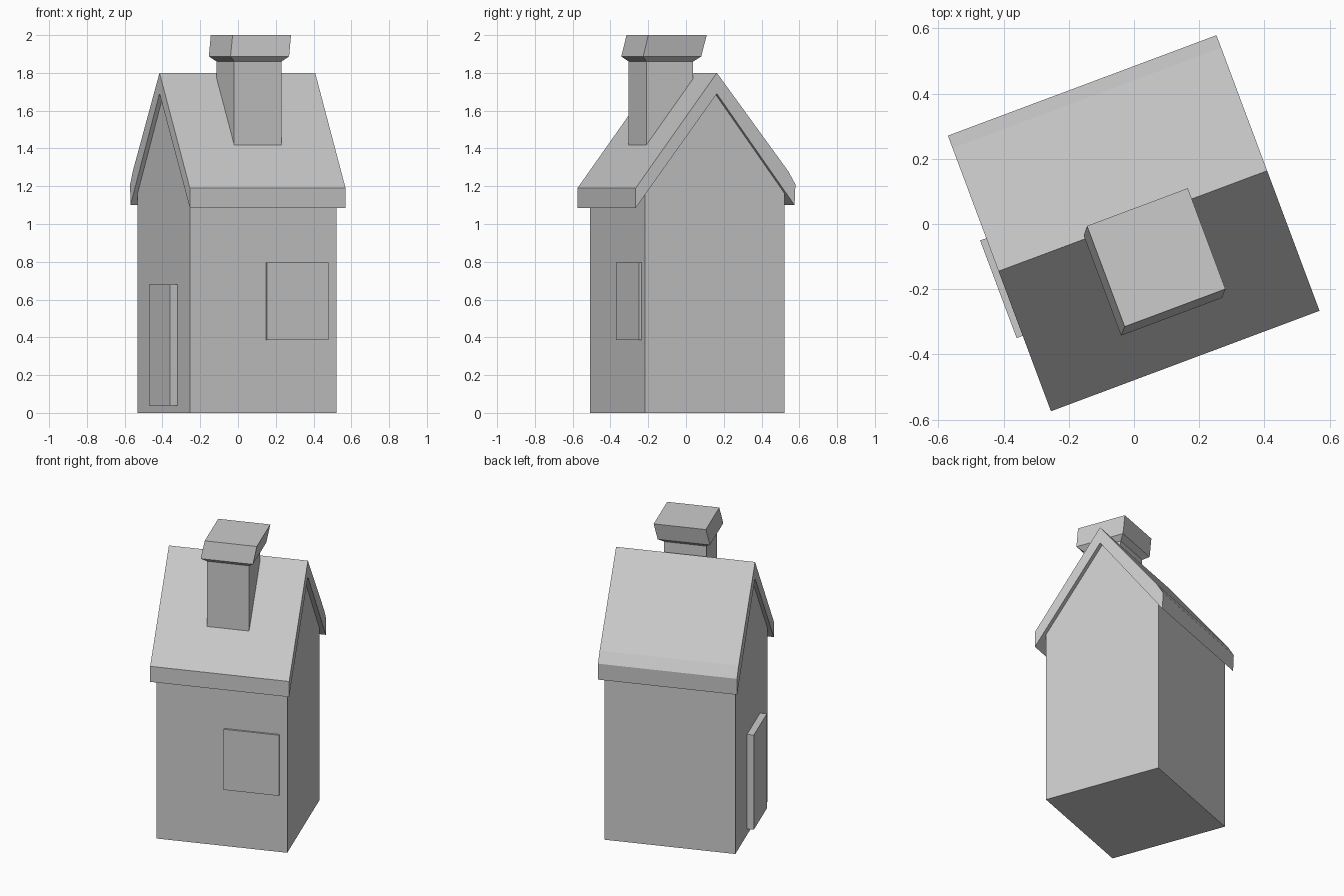
import bpy, bmesh, math

if "Cube" in bpy.data.objects:
    bpy.data.objects.remove(bpy.data.objects["Cube"])

TURN = math.radians(20.5)  # the whole house is turned on its plot


def loft(name, rings):
    """Closed solid skinned through rings of equal point count."""
    bm = bmesh.new()
    loops = [[bm.verts.new(p) for p in ring] for ring in rings]
    n = len(loops[0])
    for a, b in zip(loops, loops[1:]):
        for i in range(n):
            j = (i + 1) % n
            bm.faces.new((a[i], a[j], b[j], b[i]))
    bm.faces.new(loops[0][::-1])
    bm.faces.new(loops[-1])
    bmesh.ops.recalc_face_normals(bm, faces=bm.faces)
    mesh = bpy.data.meshes.new(name)
    bm.to_mesh(mesh)
    bm.free()
    obj = bpy.data.objects.new(name, mesh)
    bpy.context.collection.objects.link(obj)
    obj.rotation_euler.z = TURN
    return obj


def extrude_x(name, profile, x0, x1):
    """Extrude a (y, z) profile along the ridge direction."""
    return loft(name, [[(x, y, z) for y, z in profile] for x in (x0, x1)])


def rect(x0, x1, y0, y1, z):
    return [(x0, y0, z), (x1, y0, z), (x1, y1, z), (x0, y1, z)]


def box(name, x0, x1, y0, y1, z0, z1):
    return loft(name, [rect(x0, x1, y0, y1, z) for z in (z0, z1)])


# Walls with pointed gables, tucked into the roof slab
extrude_x("walls", [(-0.387, 0), (0.404, 0), (0.404, 1.19),
                    (0.01, 1.73), (-0.387, 1.19)], -0.417, 0.412)

# Roof slab, its back slope kinked slightly near the eave
extrude_x("roof", [(-0.449, 1.085), (-0.449, 1.19), (0.01, 1.80),
                   (0.413, 1.28), (0.454, 1.21), (0.449, 1.10),
                   (0.01, 1.69)], -0.44, 0.44)

# Chimney shaft, and a cap that flares out and leans to one side
box("chimney_shaft", -0.125, 0.142, -0.277, -0.013, 1.30, 1.87)
loft("chimney_cap", [rect(-0.125, 0.142, -0.277, -0.013, 1.86),
                     rect(-0.157, 0.174, -0.307, 0.021, 1.887),
                     rect(-0.137, 0.193, -0.285, 0.045, 2.0)])

# Window panel on the front wall and door on the left gable
box("window", 0.013, 0.363, -0.40, -0.37, 0.385, 0.795)
box("door", -0.46, -0.40, -0.202, 0.118, 0.04, 0.68)
